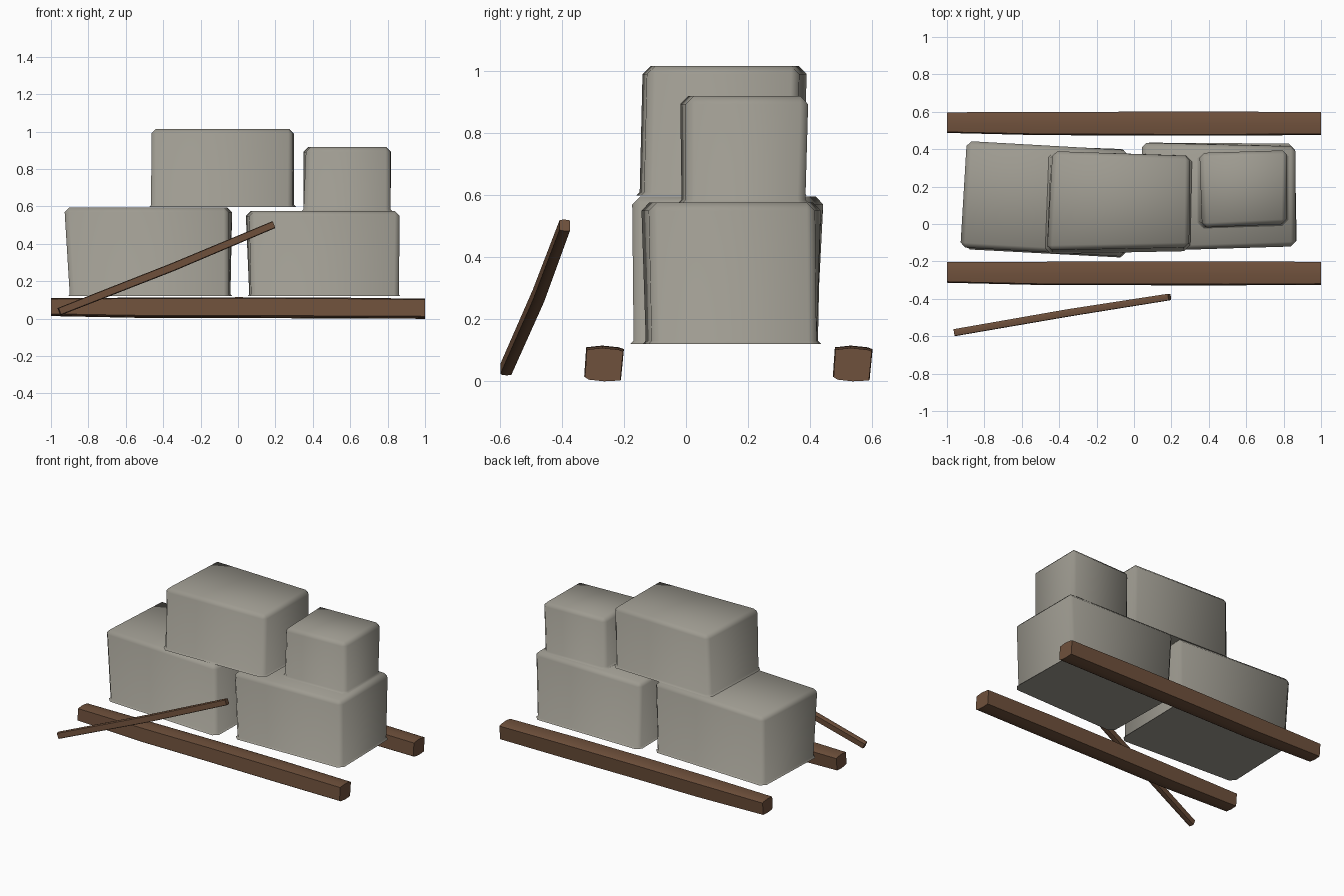
import bpy, bmesh, math
from mathutils import Vector

cube = bpy.data.objects.get("Cube")
if cube:
    bpy.data.objects.remove(cube, do_unlink=True)


def material(name, rgb):
    m = bpy.data.materials.new(name)
    m.use_nodes = True
    m.diffuse_color = (*rgb, 1)
    bsdf = m.node_tree.nodes["Principled BSDF"]
    bsdf.inputs["Base Color"].default_value = (*rgb, 1)
    bsdf.inputs["Roughness"].default_value = 0.9
    return m


STONE = material("warm grey stone", (0.34, 0.325, 0.28))
WOOD = material("brown wood", (0.16, 0.082, 0.045))


def finish(name, bm, mat, angle):
    bmesh.ops.recalc_face_normals(bm, faces=bm.faces)
    mesh = bpy.data.meshes.new(name)
    bm.to_mesh(mesh)
    bm.free()
    mesh.materials.append(mat)
    ob = bpy.data.objects.new(name, mesh)
    bpy.context.collection.objects.link(ob)
    bpy.ops.object.select_all(action="DESELECT")
    ob.select_set(True)
    bpy.context.view_layer.objects.active = ob
    bpy.ops.object.shade_smooth_by_angle(angle=math.radians(angle))


def loft(bm, rings):
    """Skin matching rings of points and cap both ends."""
    rows = [[bm.verts.new(p) for p in ring] for ring in rings]
    n = len(rows[0])
    for a, b in zip(rows, rows[1:]):
        for i in range(n):
            j = (i + 1) % n
            bm.faces.new((a[i], a[j], b[j], b[i]))
    bm.faces.new(rows[0])
    bm.faces.new(rows[-1])


def block(name, bottom, top, z0, z1):
    """Rough cut stone: corners run front-left round to back-left."""
    bm = bmesh.new()
    loft(bm, [[(x, y, z0) for x, y in bottom], [(x, y, z1) for x, y in top]])
    # Worn edges on the top and uprights, crisper ones underneath
    low = [e for e in bm.edges if all(v.co.z < z0 + 0.01 for v in e.verts)]
    high = [e for e in bm.edges if e not in low]
    bmesh.ops.bevel(bm, geom=high, offset=0.026, segments=1, affect="EDGES")
    low = [e for e in bm.edges if all(v.co.z < z0 + 0.01 for v in e.verts)]
    bmesh.ops.bevel(bm, geom=low, offset=0.01, segments=1, affect="EDGES")
    finish(name, bm, STONE, 50)


# Stacked stone blocks
block("lower_right_stone",
      [(-0.90, -0.125), (-0.05, -0.17), (-0.04, 0.39), (-0.88, 0.42)],
      [(-0.93, -0.125), (-0.05, -0.175), (-0.03, 0.395), (-0.895, 0.445)],
      0.12, 0.595)
block("lower_left_stone",
      [(0.07, -0.13), (0.86, -0.11), (0.85, 0.42), (0.06, 0.425)],
      [(0.06, -0.145), (0.865, -0.12), (0.865, 0.415), (0.04, 0.435)],
      0.12, 0.575)
block("upper_right_stone",
      [(-0.465, -0.15), (0.29, -0.135), (0.30, 0.355), (-0.445, 0.38)],
      [(-0.465, -0.14), (0.295, -0.125), (0.30, 0.365), (-0.435, 0.39)],
      0.598, 1.015)
block("upper_left_stone",
      [(0.35, -0.015), (0.815, 0.0), (0.815, 0.385), (0.35, 0.375)],
      [(0.365, -0.02), (0.815, 0.0), (0.82, 0.395), (0.35, 0.38)],
      0.575, 0.918)

# Chamfered timber cross-section, half width 1
SECTION = [(-1, -0.75), (-0.8, -0.9), (0, -1), (0.85, -0.95), (1, 0.8),
           (0.75, 0.9), (-0.1, 1), (-0.9, 0.9)]


def timber(name, path, half_y, half_z):
    """Timber along a path; each point is x, y, z and a thickness factor."""
    bm = bmesh.new()
    along = (Vector(path[-1][:3]) - Vector(path[0][:3])).normalized()
    side = Vector((0, 0, 1)).cross(along).normalized()
    up = along.cross(side)
    loft(bm, [[Vector((x, y, z)) + side * s * half_y * k + up * t * half_z * k
               for s, t in SECTION] for x, y, z, k in path])
    finish(name, bm, WOOD, 50)


# Two ground beams
for name, y in (("front_beam", -0.264), ("back_beam", 0.537)):
    timber(name, [(-1, y + 0.005, 0.062, 0.86), (-0.5, y, 0.058, 0.97),
                  (0, y, 0.059, 0.99), (0.5, y, 0.057, 1),
                  (1, y, 0.053, 0.96)], 0.064, 0.056)

# Leaning pry pole
timber("pry_pole", [(-0.955, -0.58, 0.038, 1), (-0.35, -0.475, 0.275, 1.05),
                    (0.19, -0.39, 0.502, 0.95)], 0.019, 0.021)
